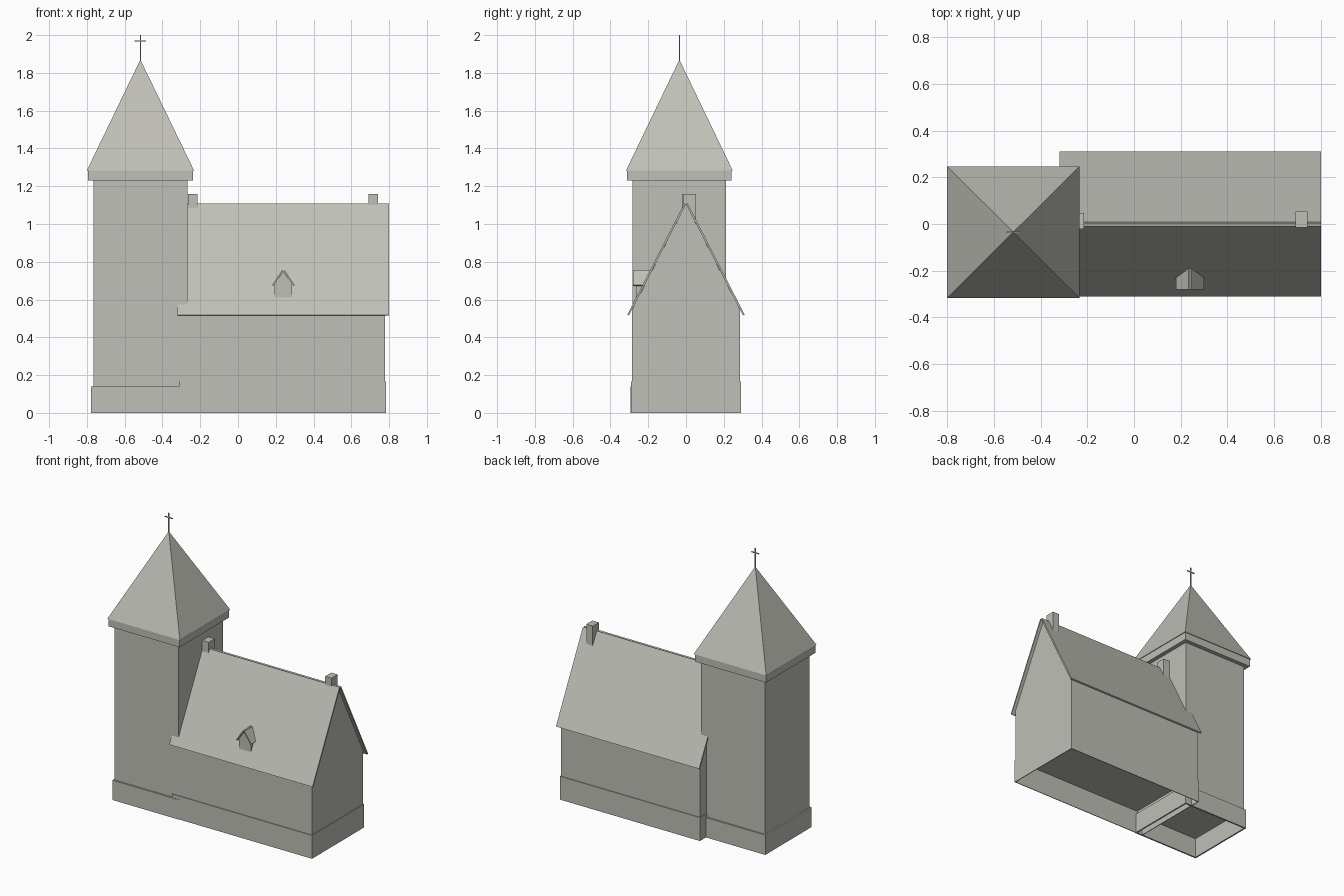
import bpy, bmesh
from mathutils import Vector

cube = bpy.data.objects.get("Cube")
if cube:
    bpy.data.objects.remove(cube, do_unlink=True)

stone = bpy.data.materials.new("warm_grey")
stone.use_nodes = True
GREY = (0.52, 0.525, 0.475, 1)
stone.diffuse_color = GREY
stone.node_tree.nodes["Principled BSDF"].inputs["Base Color"].default_value = GREY


def finish(name, bm):
    bmesh.ops.recalc_face_normals(bm, faces=bm.faces)
    mesh = bpy.data.meshes.new(name)
    bm.to_mesh(mesh)
    bm.free()
    mesh.materials.append(stone)
    obj = bpy.data.objects.new(name, mesh)
    bpy.context.collection.objects.link(obj)
    return obj


def loft(name, loops, capped=True):
    """Join rings of points with quads; cap both ends or close the rings into a tube."""
    bm = bmesh.new()
    rings = [[bm.verts.new(p) for p in loop] for loop in loops]
    pairs = list(zip(rings, rings[1:]))
    if capped:
        bm.faces.new(rings[0])
        bm.faces.new(rings[-1])
    else:
        pairs.append((rings[-1], rings[0]))
    for a, b in pairs:
        for i in range(len(a)):
            j = (i + 1) % len(a)
            bm.faces.new((a[i], a[j], b[j], b[i]))
    return finish(name, bm)


def rect(x, y, z, grow=0):
    x0, x1, y0, y1 = x[0] - grow, x[1] + grow, y[0] - grow, y[1] + grow
    return [(x0, y0, z), (x1, y0, z), (x1, y1, z), (x0, y1, z)]


def box(name, x, y, z, grow=0):
    return loft(name, [rect(x, y, h, grow) for h in z])


def plinth(name, x, y, top, grow):
    # Open-bottomed skirt around the foot of a wall
    return loft(name, [rect(x, y, 0), rect(x, y, 0, grow),
                       rect(x, y, top, grow), rect(x, y, top)], capped=False)


def extrude_x(name, profile, x):
    return loft(name, [[(h, y, z) for y, z in profile] for h in x])


def extrude_y(name, profile, y):
    return loft(name, [[(x, h, z) for x, z in profile] for h in y])


def slab(ridge, eave, thick):
    """Cross-section of a roof panel, square-cut at both ends."""
    a, b = Vector(ridge), Vector(eave)
    d = (b - a).normalized()
    n = Vector((-d.y, d.x))
    n = n if n.y > 0 else -n
    return [a, b, b + n * thick, a + n * thick]


# Tower
TX, TY = (-0.766, -0.267), (-0.283, 0.213)
CX, CY = -0.517, -0.035
box("tower_walls", TX, TY, (0.14, 1.25))
plinth("tower_plinth", TX, TY, 0.14, 0.011)
box("tower_cornice", TX, TY, (1.23, 1.284), 0.029)

# Spire
bm = bmesh.new()
base = [bm.verts.new(p) for p in rect(TX, TY, 1.284, 0.034)]
tip = bm.verts.new((CX, CY, 1.87))
bm.faces.new(base)
for i in range(4):
    bm.faces.new((base[i], base[(i + 1) % 4], tip))
finish("spire_roof", bm)

# Cross
R = 0.003
box("cross_upright", (CX, CX), (CY, CY), (1.85, 2.0), R)
box("cross_arm", (CX - 0.027, CX + 0.027), (CY, CY), (1.965, 1.971), R)

# Nave
NX, NY = (-0.308, 0.778), (-0.286, 0.286)
WALL, RIDGE = 0.545, 1.105
extrude_x("nave_walls", [(NY[0], 0.165), (NY[1], 0.165), (NY[1], WALL),
                         (0, RIDGE), (NY[0], WALL)], NX)
plinth("nave_plinth", NX, NY, 0.165, 0.005)
for side, name in ((-1, "front"), (1, "back")):
    extrude_x("nave_roof_" + name,
              slab((0, RIDGE), (side * 0.302, 0.515), 0.01), (-0.32, 0.8))

# Chimneys
for name, x, y in (("tower_end", -0.24, 0.013), ("gable_end", 0.717, 0.02)):
    box("chimney_" + name, (x - 0.025, x + 0.025), (y - 0.034, y + 0.034), (0.98, 1.16))

# Dormer
DX, W = 0.24, 0.046
extrude_y("dormer_walls", [(DX - W, 0.58), (DX + W, 0.58), (DX + W, 0.682),
                           (DX, 0.75), (DX - W, 0.682)], (-0.264, -0.17))
for side, name in ((-1, "right"), (1, "left")):
    extrude_y("dormer_roof_" + name,
              slab((DX, 0.751), (DX + side * 0.053, 0.672), 0.008), (-0.281, -0.17))
